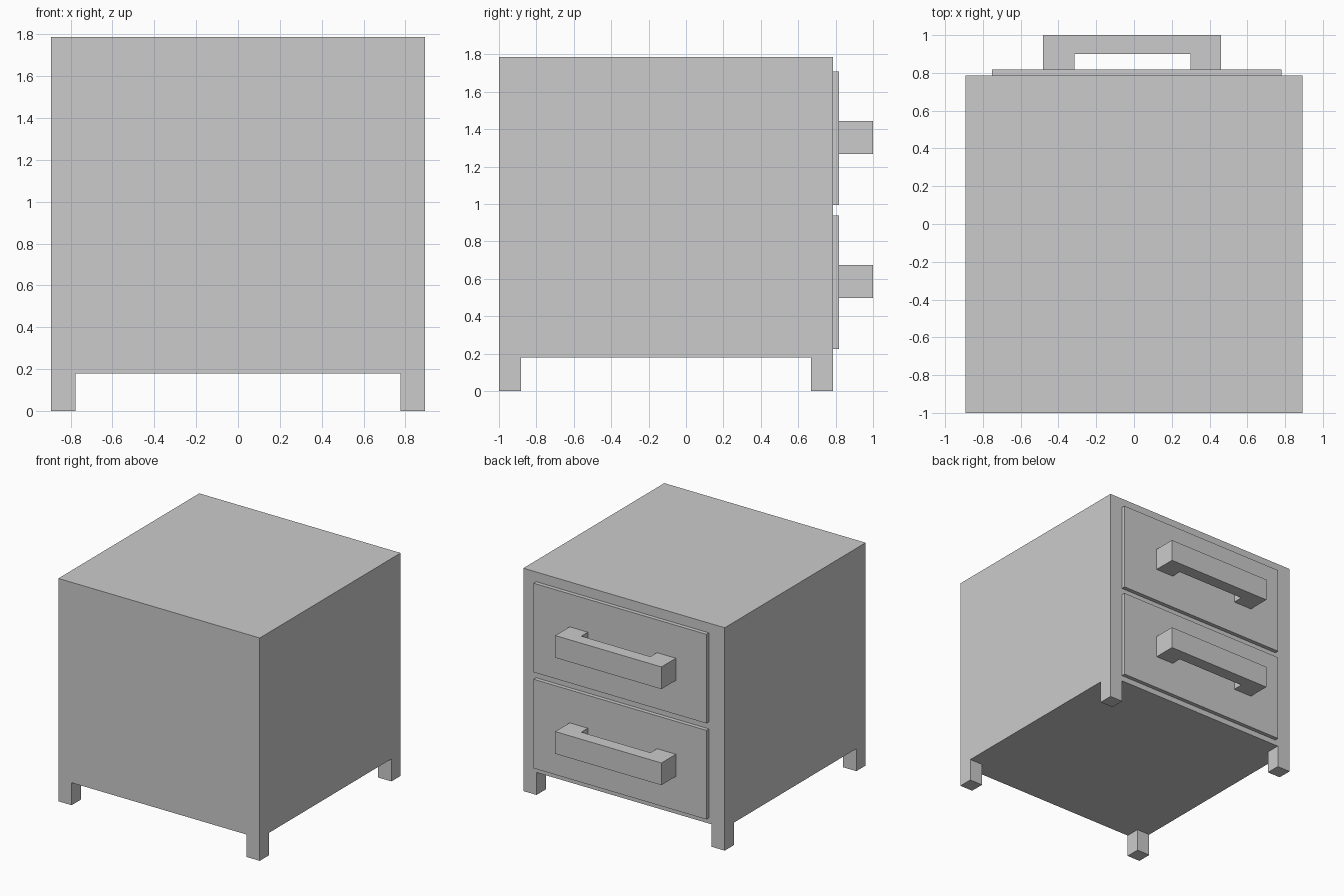
import bpy, bmesh
from mathutils import Vector

if "Cube" in bpy.data.objects:
    bpy.data.objects.remove(bpy.data.objects["Cube"])


def finish(bm, name):
    bmesh.ops.recalc_face_normals(bm, faces=bm.faces)
    mesh = bpy.data.meshes.new(name)
    bm.to_mesh(mesh)
    bm.free()
    obj = bpy.data.objects.new(name, mesh)
    bpy.context.collection.objects.link(obj)
    return obj


def prism(bm, outline, z0, z1):
    """Extrude an xy outline from z0 to z1."""
    base = bm.faces.new([bm.verts.new((x, y, z0)) for x, y in outline])
    ext = bmesh.ops.extrude_face_region(bm, geom=[base], use_keep_orig=True)
    top = [g for g in ext["geom"] if isinstance(g, bmesh.types.BMVert)]
    bmesh.ops.translate(bm, verts=top, vec=(0, 0, z1 - z0))


def rect(x0, x1, y0, y1):
    return [(x0, y0), (x1, y0), (x1, y1), (x0, y1)]


SIDE, BACK, FACE = 0.893, -1.0, 0.785      # cabinet footprint
FLOOR, TOP, LEG = 0.18, 1.787, 0.117       # cabinet heights, leg width
PANEL, GRIP = 0.817, 1.0                   # drawer and handle depth

# Cabinet: box with the four corner squares of its underside pulled down as legs
bm = bmesh.new()
prism(bm, rect(-SIDE, SIDE, BACK, FACE), FLOOR, TOP)
bmesh.ops.recalc_face_normals(bm, faces=bm.faces)
cuts = [((-SIDE + LEG, 0, 0), (1, 0, 0)), ((SIDE - LEG, 0, 0), (1, 0, 0)),
        ((0, BACK + LEG, 0), (0, 1, 0)), ((0, FACE - LEG, 0), (0, 1, 0))]
for co, no in cuts:
    bmesh.ops.bisect_plane(bm, geom=bm.verts[:] + bm.edges[:] + bm.faces[:],
                           plane_co=Vector(co), plane_no=Vector(no))
corners = [f for f in bm.faces if f.normal.z < -0.9 and f.calc_area() < LEG * LEG * 1.1]
legs = bmesh.ops.extrude_discrete_faces(bm, faces=corners)["faces"]
for f in legs:
    bmesh.ops.translate(bm, verts=f.verts, vec=(0, 0, -FLOOR))
finish(bm, "cabinet_with_legs")

# U-shaped handle outline seen from above
handle_outline = [(-0.482, PANEL), (-0.482, GRIP), (0.46, GRIP), (0.46, PANEL),
                  (0.299, PANEL), (0.299, 0.9), (-0.315, 0.9), (-0.315, PANEL)]

# Two drawers, each with its handle
for label, z in (("lower", 0.225), ("upper", 0.995)):
    bm = bmesh.new()
    prism(bm, rect(-0.752, 0.78, FACE, PANEL), z, z + 0.714)
    finish(bm, label + "_drawer_front")
    bm = bmesh.new()
    prism(bm, handle_outline, z + 0.272, z + 0.45)
    finish(bm, label + "_drawer_handle")
